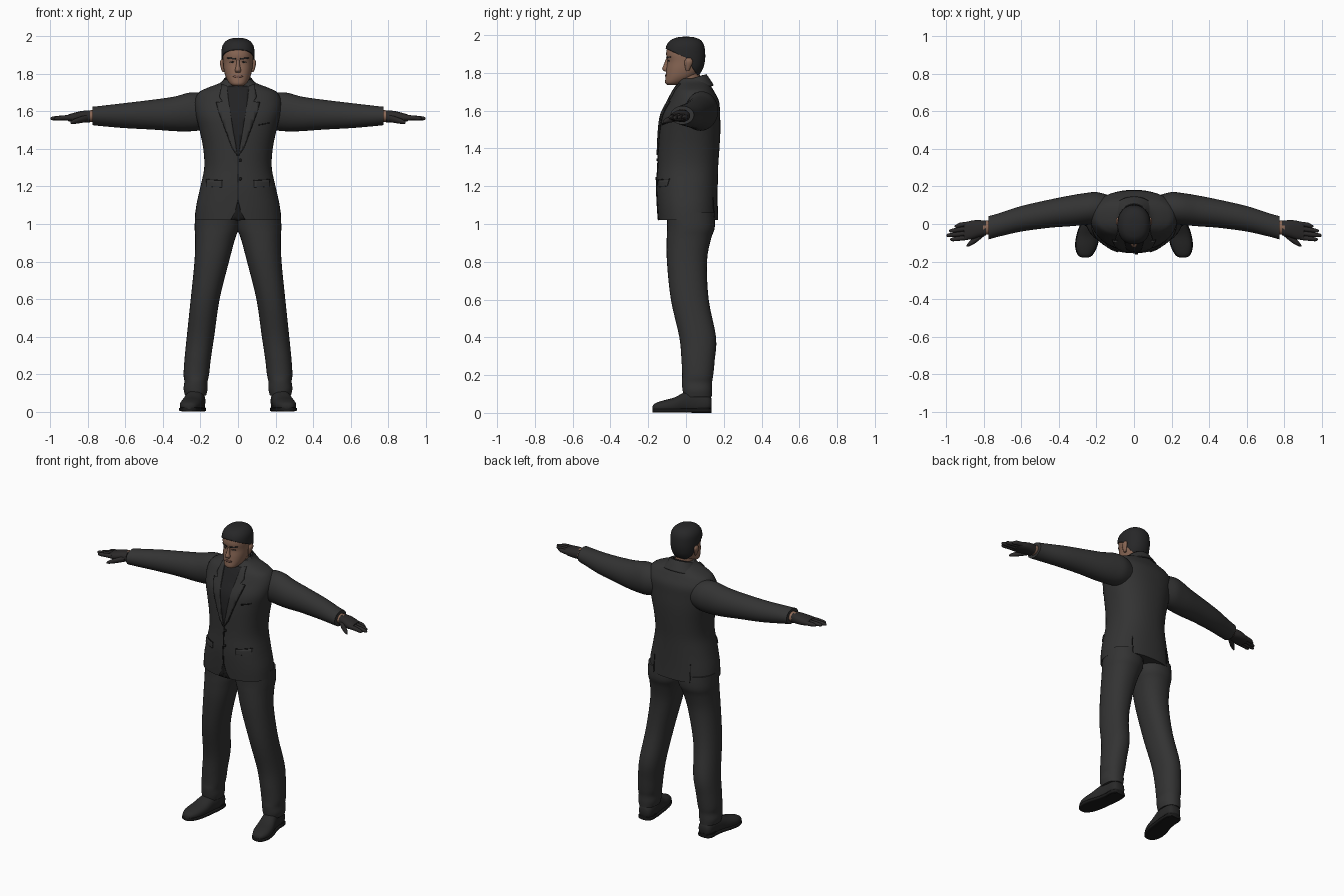
import bpy, bmesh, math
from mathutils import Vector
from mathutils.bvhtree import BVHTree

cube = bpy.data.objects.get("Cube")
if cube:
    bpy.data.objects.remove(cube, do_unlink=True)


def material(name, r, g, b):
    m = bpy.data.materials.new(name)
    m.use_nodes = True
    m.diffuse_color = (r, g, b, 1)
    bsdf = m.node_tree.nodes["Principled BSDF"]
    bsdf.inputs["Base Color"].default_value = (r, g, b, 1)
    bsdf.inputs["Roughness"].default_value = 0.8
    return m


SUIT = material("suit charcoal", .033, .033, .033)
SHIRT = material("shirt black", .016, .016, .017)
SEAM = material("seam black", .01, .01, .01)
HAIR = material("hair black", .02, .02, .021)
SKIN = material("skin", .25, .135, .09)
LIPS = material("lips", .17, .085, .065)
GLOVE = material("glove", .024, .022, .022)
SHOE = material("shoe leather", .022, .022, .022)


def finish(name, bm, mat, mirror=False, thick=0, angle=45):
    """Turn a bmesh into a smooth shaded object with optional modifiers."""
    me = bpy.data.meshes.new(name)
    bm.to_mesh(me)
    bm.free()
    me.materials.append(mat)
    for p in me.polygons:
        p.use_smooth = True
    me.set_sharp_from_angle(angle=math.radians(angle))
    ob = bpy.data.objects.new(name, me)
    bpy.context.collection.objects.link(ob)
    if thick:
        ob.modifiers.new("thickness", 'SOLIDIFY').thickness = thick
    if mirror:
        ob.modifiers.new("mirror", 'MIRROR')
    return ob


def smooth_path(rows, steps):
    """Catmull-Rom interpolation of whole section rows."""
    out = []
    for i in range(len(rows) - 1):
        a, b, c, d = (rows[max(i - 1, 0)], rows[i], rows[i + 1],
                      rows[min(i + 2, len(rows) - 1)])
        for k in range(steps):
            t = k / steps
            out.append([q + .5 * t * (r - p + t * (2 * p - 5 * q + 4 * r - s
                        + t * (3 * (q - r) + s - p)))
                        for p, q, r, s in zip(a, b, c, d)])
    return out + [list(rows[-1])]


def loft_mesh(rows, axis='Z', n=32, power=2, steps=4, cap=True):
    """Rows are (position on axis, centre u, centre v, radius u, radius v)."""
    bm = bmesh.new()
    rings = []
    for t, cu, cv, ru, rv in smooth_path(rows, steps):
        ring = []
        for i in range(n):
            a = math.tau * i / n
            c, s = math.cos(a), math.sin(a)
            u = cu + ru * math.copysign(abs(c) ** (2 / power), c)
            v = cv + rv * math.copysign(abs(s) ** (2 / power), s)
            ring.append(bm.verts.new({'X': (t, u, v), 'Y': (u, t, v), 'Z': (u, v, t)}[axis]))
        rings.append(ring)
    for lo, hi in zip(rings, rings[1:]):
        for i in range(n):
            j = (i + 1) % n
            bm.faces.new((lo[i], lo[j], hi[j], hi[i]))
    if cap:
        bm.faces.new(rings[0])
        bm.faces.new(rings[-1])
    bmesh.ops.recalc_face_normals(bm, faces=bm.faces[:])
    return bm


def loft(name, mat, rows, mirror=False, **kw):
    return finish(name, loft_mesh(rows, **kw), mat, mirror)


def cut(bm, co, no):
    geom = bm.verts[:] + bm.edges[:] + bm.faces[:]
    bmesh.ops.bisect_plane(bm, geom=geom, plane_co=co, plane_no=no)


def drape(name, mat, target, outline, mirror=True, lift=.004, back=False, cell=.02):
    """Lay a thin plate with an (x, z) outline over the target's surface."""
    me = target.data
    tree = BVHTree.FromPolygons([v.co for v in me.vertices],
                                [tuple(p.vertices) for p in me.polygons])
    way = Vector((0, -1 if back else 1, 0))
    bm = bmesh.new()
    bm.faces.new([bm.verts.new((x, 0, z)) for x, z in outline])
    bmesh.ops.triangulate(bm, faces=bm.faces[:])
    for k in (0, 2):
        vals = [v.co[k] for v in bm.verts]
        no = Vector((k == 0, 0, k == 2))
        for i in range(math.ceil(min(vals) / cell), math.ceil(max(vals) / cell)):
            cut(bm, no * i * cell, no)
    for v in bm.verts:
        start = v.co - way
        loc, nrm, _, _ = tree.ray_cast(start, way)
        if loc is None:
            loc, nrm, _, _ = tree.find_nearest(v.co - way * .15)
        v.co = loc + (nrm if nrm.dot(way) < 0 else -nrm) * lift
    for f in bm.faces:
        f.normal_update()
        if f.normal.dot(way) > 0:
            f.normal_flip()
    return finish(name, bm, mat, mirror, thick=lift)


def disc(x, z, rx, rz, n=14):
    return [(x + rx * math.cos(math.tau * i / n), z + rz * math.sin(math.tau * i / n))
            for i in range(n)]


# Jacket body
jacket = loft("jacket", SUIT, [
    (1.02, 0, .012, .23, .158), (1.1, 0, .008, .222, .16), (1.2, 0, .006, .2, .162),
    (1.3, 0, .01, .18, .16), (1.4, 0, .015, .185, .162), (1.5, 0, .02, .205, .162),
    (1.58, 0, .025, .225, .155), (1.65, 0, .04, .232, .135), (1.7, 0, .04, .21, .11),
    (1.725, 0, .04, .165, .095), (1.75, 0, .038, .1, .08), (1.77, 0, .036, .075, .07)],
    n=48, power=2.3)

# Sleeves with cuffs
loft("sleeve", SUIT, [
    (.14, .085, 1.6, .07, .085), (.2, .085, 1.6, .085, .1), (.26, .08, 1.597, .085, .103),
    (.34, .07, 1.587, .082, .092), (.45, .055, 1.583, .075, .08),
    (.6, .028, 1.578, .068, .067), (.72, -.005, 1.576, .062, .055),
    (.775, -.02, 1.576, .062, .049)], mirror=True, axis='X')

# Wrists and gloved hands
loft("wrist", SKIN, [(.75, -.018, 1.575, .037, .032), (.805, -.02, 1.575, .037, .031)],
     mirror=True, axis='X', n=20)
loft("palm", GLOVE, [
    (.79, -.022, 1.573, .039, .033), (.83, -.025, 1.572, .046, .031),
    (.87, -.033, 1.568, .05, .026), (.905, -.038, 1.566, .045, .018)],
    mirror=True, axis='X', n=20, power=2.4)
fingers = [(0, -.012, .957), (-.024, -.036, .985), (-.048, -.06, 1), (-.072, -.082, .98)]
for name, (y0, y1, tip) in zip(("little", "ring", "middle", "index"), fingers):
    loft(name + "_finger", GLOVE, [
        (.885, y0, 1.567, .013, .015), (.93, (y0 + y1) / 2, 1.566, .0125, .013),
        (tip - .012, y1, 1.563, .01, .01), (tip, y1, 1.562, .003, .003)],
        mirror=True, axis='X', n=12)
loft("thumb", GLOVE, [
    (.8, -.045, 1.565, .02, .02), (.84, -.078, 1.555, .02, .017),
    (.875, -.104, 1.546, .014, .013), (.893, -.117, 1.54, .004, .005)],
    mirror=True, axis='X', n=12)

# Trousers
loft("trouser_leg", SUIT, [
    (1.06, .11, .025, .118, .125), (.98, .113, .026, .118, .126), (.92, .122, .015, .106, .117),
    (.8, .14, .005, .092, .106), (.6, .175, .02, .077, .1), (.4, .2, .062, .073, .097),
    (.28, .215, .064, .07, .088), (.2, .222, .062, .068, .082), (.16, .224, .058, .062, .08),
    (.12, .226, .06, .064, .078), (.085, .226, .062, .056, .074)],
    mirror=True, power=2.2)

# Shoes: upper, sole and heel
upper = [
    (.135, .222, .05, .028, .025), (.115, .222, .052, .045, .05), (.05, .224, .055, .05, .06),
    (0, .232, .055, .052, .058), (-.06, .245, .04, .058, .042), (-.12, .255, .033, .055, .033),
    (-.165, .26, .028, .036, .022), (-.178, .26, .024, .014, .01)]
bm = loft_mesh(upper, axis='Y', n=28, power=2.3)
for v in bm.verts:
    v.co.z = max(v.co.z, .012)
finish("shoe_upper", bm, SHOE, True)
loft("shoe_sole", SEAM, [(y, x, .012, rx + .004, .011) for y, x, _, rx, _ in upper],
     mirror=True, axis='Y', n=28, power=5)
loft("shoe_heel", SEAM, [(0, .223, .082, .047, .053), (.03, .223, .082, .048, .054)],
     mirror=True, power=2.6, steps=1)

# Neck and head
loft("neck", SKIN, [
    (1.66, 0, .02, .06, .07), (1.72, 0, .018, .058, .065), (1.78, 0, .012, .056, .062),
    (1.83, 0, .01, .056, .06)])
profile = [  # height, front, back, half width
    (1.736, -.098, -.05, .024), (1.748, -.11, -.01, .044), (1.78, -.108, .05, .064),
    (1.82, -.104, .082, .075), (1.86, -.099, .094, .079), (1.9, -.105, .096, .081),
    (1.94, -.097, .09, .077), (1.966, -.075, .072, .06), (1.979, -.04, .04, .034),
    (1.982, -.01, .01, .008)]
head_rows = [(z, 0, (f + b) / 2, w, (b - f) / 2) for z, f, b, w in profile]
head = loft("head", SKIN, head_rows, n=40, power=2.2)

# Hair: a larger shell trimmed along the hairline
bm = loft_mesh(head_rows, n=40, power=2.2)
for v in bm.verts:
    v.co = Vector((v.co.x * 1.09, v.co.y * 1.06, 1.86 + (v.co.z - 1.86) * 1.08))
corner = Vector((0, 0, 1.88))
hairline = [Vector((0, .045, .1)), Vector((0, .105, .07))]
for no in hairline:
    cut(bm, corner, no)
bald = [f for f in bm.faces
        if all((f.calc_center_median() - corner).dot(no) < 0 for no in hairline)]
bmesh.ops.delete(bm, geom=bald, context='FACES')
finish("hair", bm, HAIR, thick=.008)

# Face
loft("nose", SKIN, [
    (1.875, 0, -.098, .008, .008), (1.845, 0, -.103, .01, .014),
    (1.82, 0, -.107, .016, .019), (1.807, 0, -.102, .012, .01)], n=16)
loft("ear", SKIN, [
    (1.81, .077, .008, .006, .008), (1.83, .082, .01, .009, .015),
    (1.86, .086, .014, .011, .022), (1.878, .083, .014, .006, .012)], mirror=True, n=16)
drape("eyebrow", HAIR, head, [(.012, 1.876), (.055, 1.882), (.056, 1.888), (.012, 1.885)],
      lift=.003)
drape("eye", SEAM, head, disc(.032, 1.863, .012, .004), lift=.002)
drape("mouth", LIPS, head, disc(0, 1.786, .026, .006), mirror=False, lift=.003)


def collar(name, mat, rows, tilt, gap):
    """Open ring around the neck, lower in front, split at the throat."""
    bm = loft_mesh(rows, n=48, cap=False)
    open_faces = [f for f in bm.faces if f.calc_center_median().y < 0
                  and abs(f.calc_center_median().x) < gap]
    bmesh.ops.delete(bm, geom=open_faces, context='FACES')
    for v in bm.verts:
        v.co.z += tilt * (v.co.y - .03)
    finish(name, bm, mat, thick=.006)


# Collars
collar("shirt_collar", SHIRT, [(1.7, 0, .028, .09, .092), (1.74, 0, .024, .07, .076),
                               (1.768, 0, .022, .065, .07)], .35, .02)
collar("jacket_collar", SUIT, [(1.7, 0, .042, .125, .105), (1.745, 0, .038, .09, .085),
                               (1.77, 0, .034, .076, .074)], .3, .045)

# Shirt front, lapels, pockets and seams
drape("shirt_front", SHIRT, jacket, [(0, 1.37), (.05, 1.6), (.062, 1.735), (0, 1.735)],
      lift=.003)
drape("lapel", SUIT, jacket, [(.003, 1.365), (.03, 1.41), (.1, 1.6), (.112, 1.645),
                              (.082, 1.65), (.098, 1.675), (.085, 1.74), (.06, 1.735),
                              (.042, 1.6)], lift=.008)
drape("lapel_edge", SEAM, jacket, [(.003, 1.36), (.033, 1.405), (.104, 1.598),
                                   (.117, 1.648), (.08, 1.645), (.09, 1.6)], lift=.003)
drape("front_seam", SEAM, jacket, [(-.003, 1.12), (.003, 1.12), (.003, 1.37), (-.003, 1.37)],
      mirror=False, lift=.003)
drape("hem_opening", SEAM, jacket, [(0, 1.13), (0, 1.021), (.04, 1.021), (.018, 1.06)],
      lift=.003)
drape("pocket_flap", SUIT, jacket, [(.085, 1.195), (.165, 1.2), (.165, 1.235), (.085, 1.23)],
      lift=.006)
drape("pocket_seam", SEAM, jacket, [(.083, 1.23), (.167, 1.235), (.167, 1.239), (.083, 1.234)])
drape("breast_pocket", SEAM, jacket, [(.11, 1.525), (.165, 1.535), (.165, 1.541), (.11, 1.531)],
      mirror=False)
for i, z in enumerate((1.34, 1.24)):
    drape("button_%d" % (i + 1), SEAM, jacket, disc(.012, z, .008, .008), mirror=False,
          lift=.008)
drape("back_vent", SEAM, jacket, [(.13, 1.021), (.136, 1.021), (.134, 1.14), (.131, 1.14)],
      lift=.003, back=True)
